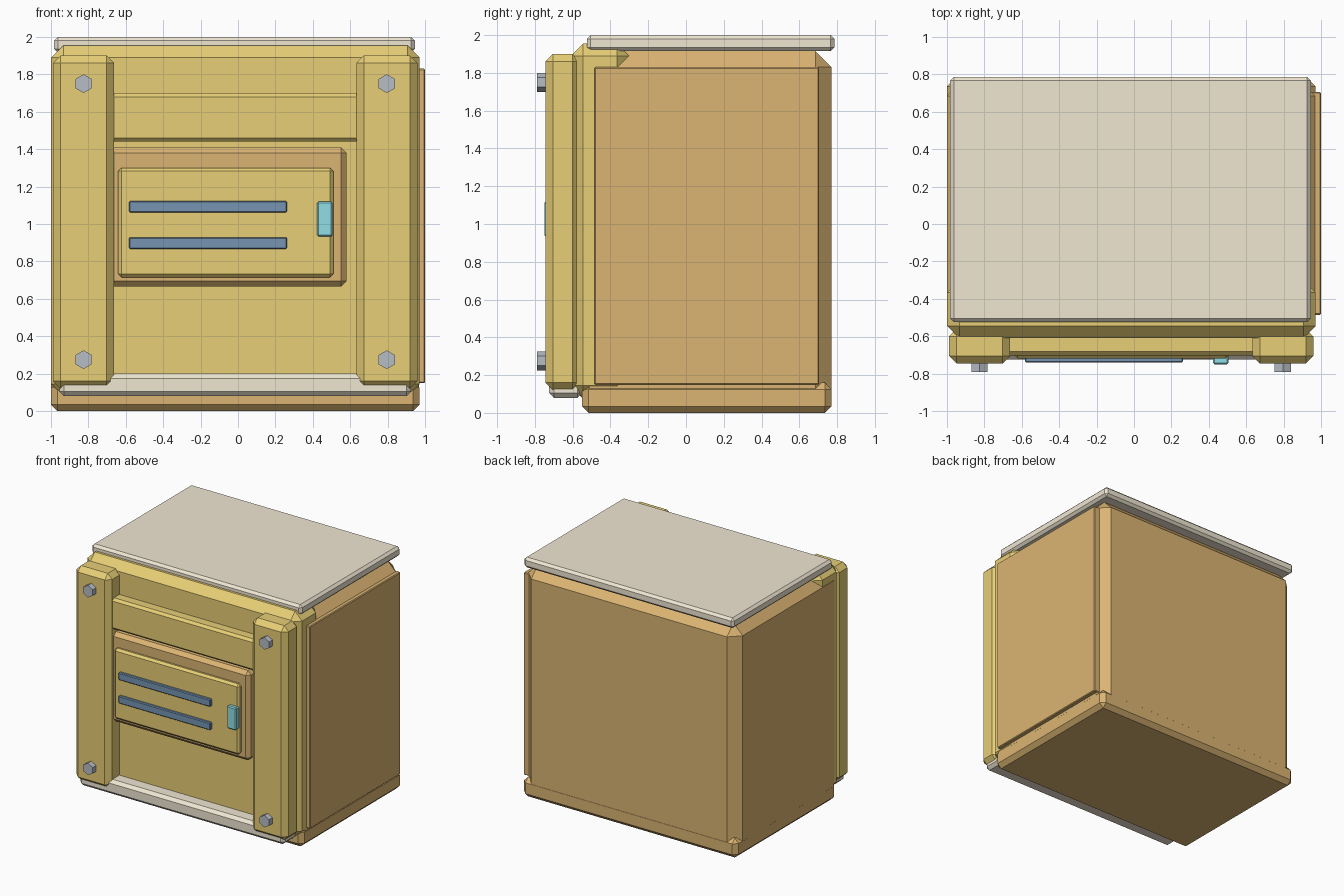
import bpy, bmesh, math
from mathutils import Matrix, Vector

if "Cube" in bpy.data.objects:
    bpy.data.objects.remove(bpy.data.objects["Cube"])


def material(name, rgb):
    m = bpy.data.materials.new(name)
    m.diffuse_color = (*rgb, 1)
    m.use_nodes = True
    m.node_tree.nodes["Principled BSDF"].inputs["Base Color"].default_value = m.diffuse_color
    return m


YELLOW = material("yellow_paint", (0.80, 0.62, 0.18))
BROWN = material("brown_paint", (0.71, 0.46, 0.17))
CREAM = material("cream", (0.87, 0.80, 0.65))
NAVY = material("navy", (0.18, 0.30, 0.45))
TEAL = material("teal", (0.28, 0.73, 0.78))
STEEL = material("steel", (0.47, 0.51, 0.56))

CX = -0.015  # symmetry line of the cabinet; the side panel shifts it off zero


def finish(name, bm, mat):
    mesh = bpy.data.meshes.new(name)
    bm.to_mesh(mesh)
    bm.free()
    mesh.materials.append(mat)
    ob = bpy.data.objects.new(name, mesh)
    bpy.context.collection.objects.link(ob)
    return ob


def box(name, xs, ys, zs, chamfer, mat):
    """Box between the given limits with flat chamfered edges."""
    lo, hi = Vector((xs[0], ys[0], zs[0])), Vector((xs[1], ys[1], zs[1]))
    bm = bmesh.new()
    bmesh.ops.create_cube(bm, size=1, matrix=Matrix.Diagonal((*(hi - lo), 1)))
    ob = finish(name, bm, mat)
    ob.location = (lo + hi) / 2
    mod = ob.modifiers.new("chamfer", "BEVEL")
    mod.width = chamfer
    mod.segments = 1
    mod.limit_method = "ANGLE"
    return ob


def bolt(name, x, z):
    """Hexagonal bolt head facing the front."""
    bm = bmesh.new()
    bmesh.ops.create_cone(bm, cap_ends=True, segments=6, radius1=0.05,
                          radius2=0.05, depth=0.065,
                          matrix=Matrix.Rotation(math.pi / 2, 4, "X"))
    finish(name, bm, STEEL).location = (x, -0.7575, z)


# Cabinet shell, base, lid and raised side panel
box("cabinet_body", (-1.0, 0.967), (-0.595, 0.77), (0.04, 1.915), 0.085, BROWN)
box("base", (-0.999, 0.97), (-0.55, 0.771), (0, 0.16), 0.035, BROWN)
box("lid", (-0.983, 0.945), (-0.525, 0.786), (1.915, 2.0), 0.02, CREAM)
box("side_panel", (0.93, 1.0), (-0.485, 0.705), (0.15, 1.83), 0.006, BROWN)

# Front plate, sill and upper crossbar
box("front_plate", (-0.998, 0.97), (-0.61, -0.30), (0.08, 1.955), 0.065, YELLOW)
box("sill", (CX - 0.94, CX + 0.94), (-0.725, -0.55), (0.08, 0.20), 0.025, CREAM)
box("crossbar", (CX - 0.69, CX + 0.69), (-0.702, -0.58), (1.44, 1.70), 0.02, YELLOW)

# Front posts and their bolts
for side, label in ((-1, "left"), (1, "right")):
    c = CX + side * 0.81
    box(label + "_post", (c - 0.163, c + 0.163), (-0.745, -0.56),
        (0.12, 1.90), 0.04, YELLOW)
    for z, level in ((0.275, "lower"), (1.75, "upper")):
        bolt(f"{label}_{level}_bolt", c, z)

# Drawer front with slats and latch
box("drawer_frame", (-0.71, 0.58), (-0.685, -0.58), (0.665, 1.41), 0.03, BROWN)
box("drawer_front", (-0.64, 0.51), (-0.718, -0.65), (0.715, 1.30), 0.018, YELLOW)
for i, z in enumerate((0.898, 1.092)):
    box(f"slat_{i + 1}", (-0.582, 0.262), (-0.74, -0.70),
        (z - 0.031, z + 0.031), 0.006, NAVY)
box("latch", (0.423, 0.505), (-0.75, -0.70), (0.933, 1.12), 0.008, TEAL)
